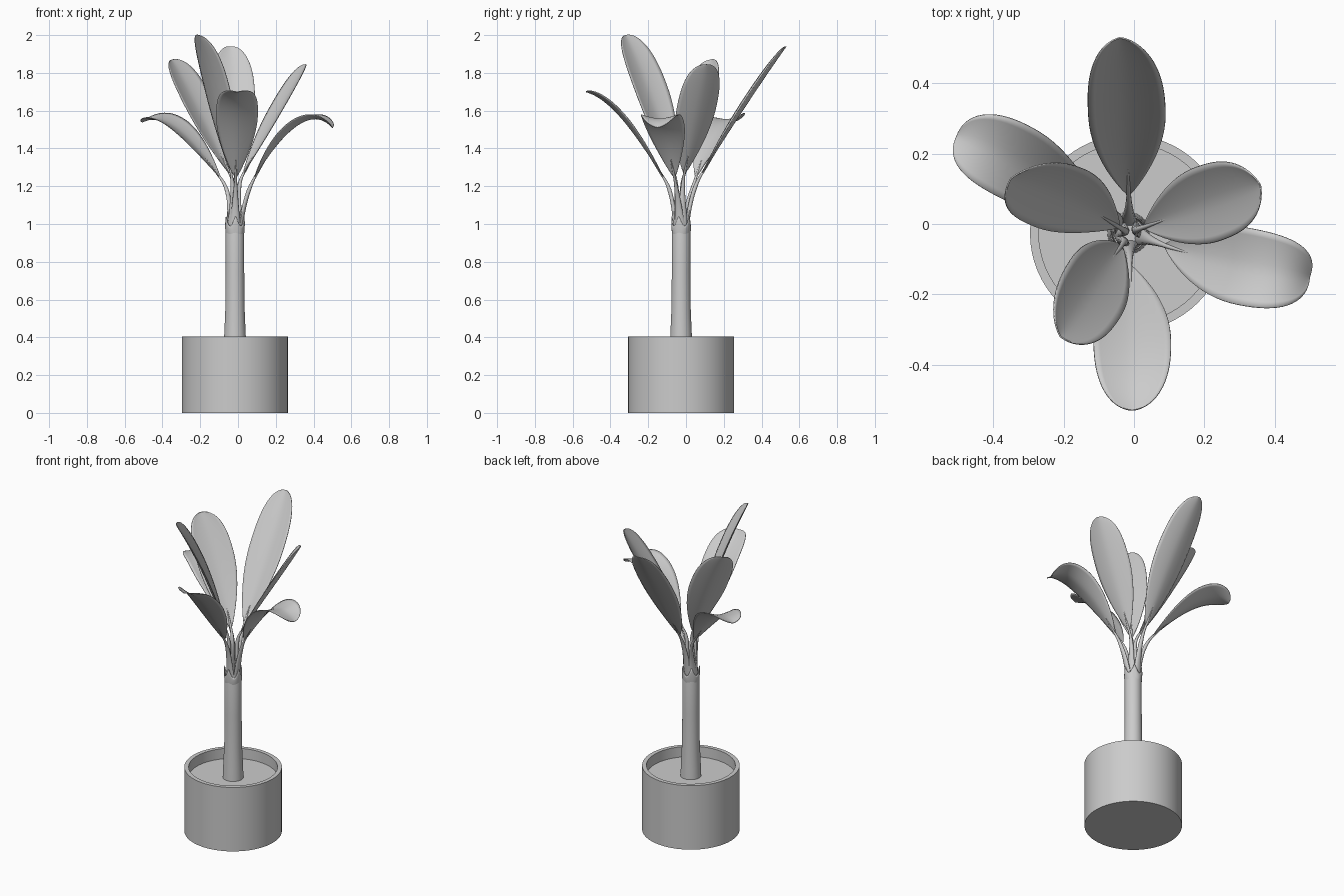
import bpy, bmesh
from math import sin, cos, pi, radians
from mathutils import Vector, Matrix

if "Cube" in bpy.data.objects:
    bpy.data.objects.remove(bpy.data.objects["Cube"])

CX, CY = -0.016, -0.026          # axis of pot and trunk


def finish(name, bm, angle=40):
    bmesh.ops.remove_doubles(bm, verts=bm.verts, dist=0.0003)
    bmesh.ops.recalc_face_normals(bm, faces=bm.faces)
    me = bpy.data.meshes.new(name)
    bm.to_mesh(me)
    bm.free()
    ob = bpy.data.objects.new(name, me)
    bpy.context.collection.objects.link(ob)
    bpy.ops.object.select_all(action='DESELECT')
    ob.select_set(True)
    bpy.context.view_layer.objects.active = ob
    bpy.ops.object.shade_smooth_by_angle(angle=radians(angle))
    return ob


def skin(bm, rows, closed):
    """Quads between successive rows of points."""
    vs = [[bm.verts.new(p) for p in r] for r in rows]
    for a, b in zip(vs, vs[1:]):
        n = len(a)
        for i in range(n if closed else n - 1):
            j = (i + 1) % n
            bm.faces.new((a[i], a[j], b[j], b[i]))
    return vs


def lathe(name, profile, n=64):
    bm = bmesh.new()
    rows = [[(CX + r * cos(2 * pi * i / n), CY + r * sin(2 * pi * i / n), z)
             for i in range(n)] for r, z in profile]
    vs = skin(bm, rows, True)
    bm.faces.new(vs[0])
    bm.faces.new(vs[-1])
    return finish(name, bm)


# Pot with recessed soil, and trunk
lathe("pot", [(0.28, 0), (0.28, 0.405), (0.255, 0.405), (0.255, 0.32)])
lathe("soil", [(0.256, 0.32), (0.256, 0.34)])
lathe("trunk", [(0.060, 0.33), (0.057, 0.41), (0.051, 0.55), (0.049, 0.75),
                (0.049, 0.95), (0.044, 0.99)], 32)

# Pointed sheath collar around the trunk top
bm = bmesh.new()
N = 70
rows = []
for k in range(6):
    f = k / 5
    row = []
    for i in range(N):
        a = 2 * pi * i / N
        top = 0.99 + 0.055 * (1 - abs(sin(2.5 * a + 0.6)))
        r = 0.046 + 0.006 * sin(f * pi * 0.6)
        row.append((CX + r * cos(a), CY + r * sin(a), 0.93 + f * (top - 0.93)))
    rows.append(row)
skin(bm, rows, True)
collar = finish("sheath_collar", bm)
m = collar.modifiers.new("thickness", 'SOLIDIFY')
m.thickness = 0.004
m.offset = -1


def bez(p, t):
    s = 1 - t
    return p[0] * s**3 + p[1] * 3 * s * s * t + p[2] * 3 * s * t * t + p[3] * t**3


def frame(p, t, roll=0):
    """Side and upper-face normal of a midrib curve at t."""
    tan = (bez(p, min(t + 0.01, 1)) - bez(p, max(t - 0.01, 0))).normalized()
    d = p[3] - p[0]
    side = Matrix.Rotation(radians(roll), 3, tan) @ Vector((d.y, -d.x, 0)).normalized()
    return side, side.cross(tan).normalized()


def width(t):
    """Blade outline: tapered base, blunt rounded tip."""
    if t < 0.58:
        return sin(pi / 2 * t / 0.58) ** 0.9
    return max(1 - ((t - 0.58) / 0.42) ** 2.6, 0) ** 0.5


def blade(name, p, half, roll):
    bm = bmesh.new()
    rows = []
    R, C = 30, 12
    for k in range(R + 1):
        t = sin(pi / 2 * k / R)          # finer rows near the rounded tip
        w = width(t)
        side, up = frame(p, t, roll)
        c = bez(p, t)
        rows.append([c + side * (half * w * s) + up * (0.024 * w * abs(s) ** 1.6)
                     for s in [2 * j / C - 1 for j in range(C + 1)]])
    skin(bm, rows, False)
    ob = finish(name, bm, 60)
    m = ob.modifiers.new("thickness", 'SOLIDIFY')
    m.thickness = 0.004
    m.offset = 0


def stalk(name, p, roll):
    d = p[3] - p[0]
    out = Vector((d.x, d.y, 0)).normalized()
    root = Vector((CX, CY, 0.94)) + out * 0.028
    q = [root, root + Vector((0, 0, 0.11)) + out * 0.006,
         p[0] - (p[1] - p[0]) * 0.35, p[0]]
    path = []
    for k in range(13):                  # petiole, wide at its root
        t = k / 12
        path.append((bez(q, t), 0.026 * (1 - t) ** 1.3 + 0.007, frame(p, 0, roll * t)[0]))
    for k in range(1, 7):                # fades out under the blade
        t = k / 6 * 0.22
        side, up = frame(p, t, roll)
        path.append((bez(p, t), 0.007 * (1 - k / 6) + 0.001, side))
    bm = bmesh.new()
    rows = []
    for i, (c, r, side) in enumerate(path):
        a, b = path[max(i - 1, 0)][0], path[min(i + 1, len(path) - 1)][0]
        up = side.cross((b - a).normalized())
        rows.append([c + side * (r * cos(g)) + up * (min(r, 0.011) * sin(g))
                     for g in [2 * pi * j / 10 for j in range(10)]])
    vs = skin(bm, rows, True)
    bm.faces.new(vs[0])
    bm.faces.new(vs[-1])
    finish(name, bm, 60)


# Roll in degrees, then midrib curve: base, two handles, tip
LEAVES = {
    "back": (0, (-0.015, 0.08, 1.26), (-0.02, 0.22, 1.48), (-0.015, 0.38, 1.73), (-0.04, 0.53, 1.94)),
    "left_low": (-7, (-0.09, 0.05, 1.24), (-0.26, 0.12, 1.47), (-0.38, 0.22, 1.60), (-0.505, 0.25, 1.54)),
    "left_high": (-20, (-0.04, -0.01, 1.26), (-0.15, 0.06, 1.48), (-0.26, 0.11, 1.72), (-0.35, 0.13, 1.87)),
    "front_high": (-18, (-0.035, -0.06, 1.26), (-0.08, -0.12, 1.50), (-0.14, -0.22, 1.80), (-0.21, -0.32, 2.0)),
    "front_low": (0, (-0.012, -0.115, 1.24), (-0.01, -0.24, 1.43), (0.0, -0.38, 1.66), (-0.005, -0.53, 1.70)),
    "right_low": (0, (0.085, -0.06, 1.24), (0.20, -0.10, 1.45), (0.38, -0.14, 1.65), (0.50, -0.15, 1.51)),
    "right_high": (0, (0.025, -0.01, 1.26), (0.14, 0.03, 1.46), (0.27, 0.08, 1.68), (0.36, 0.11, 1.845)),
}
for key, (roll, *pts) in LEAVES.items():
    p = [Vector(v) for v in pts]
    blade("leaf_" + key, p, 0.11, roll)
    stalk("stalk_" + key, p, roll)
